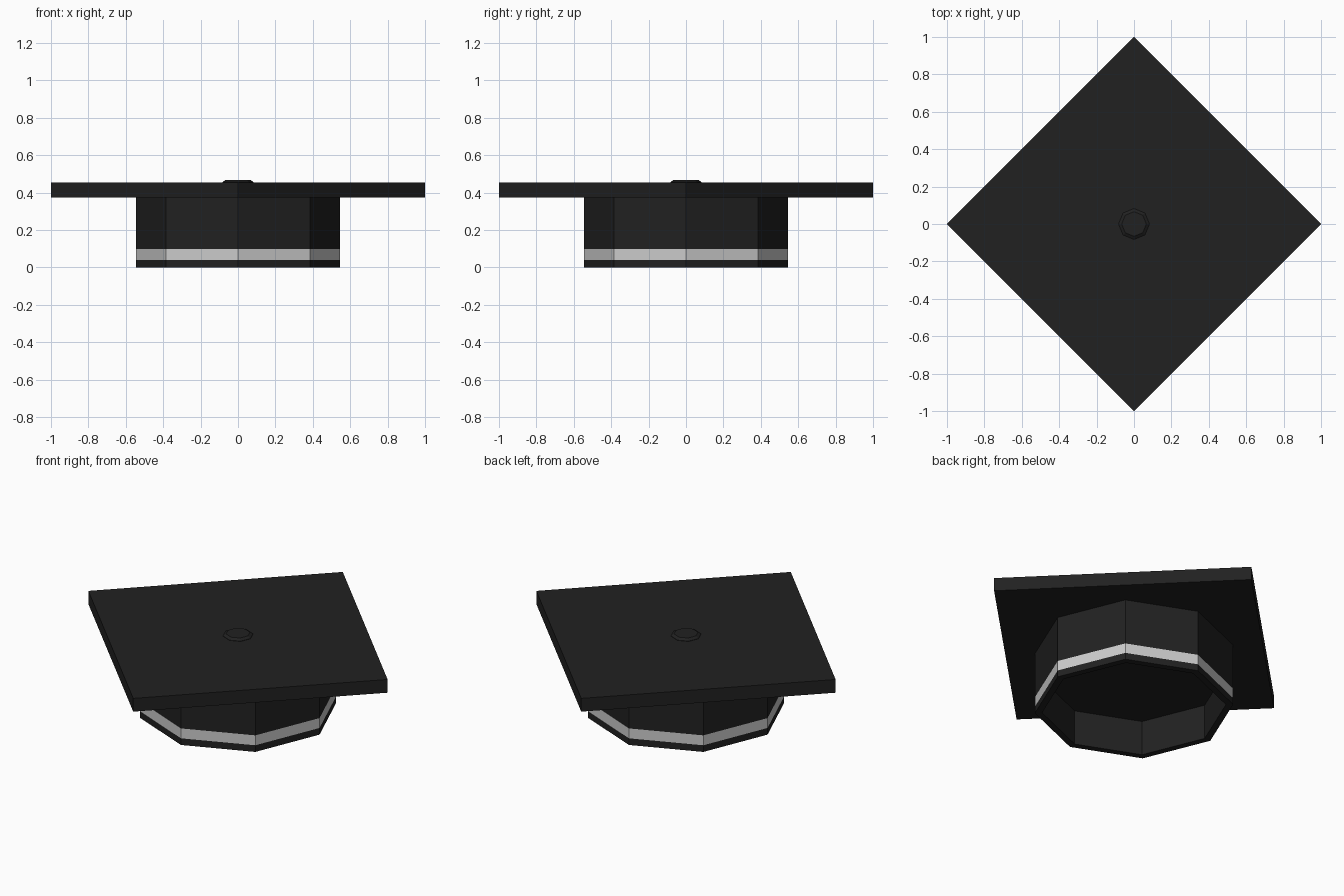
import bpy, bmesh
from math import cos, sin, tau

if "Cube" in bpy.data.objects:
    bpy.data.objects.remove(bpy.data.objects["Cube"])

black = bpy.data.materials.new("black_cloth")
black.diffuse_color = (0.015, 0.015, 0.015, 1)
black.use_nodes = True
black.node_tree.nodes["Principled BSDF"].inputs["Base Color"].default_value = black.diffuse_color


def lathe(name, profile, sides, mat=None, cap_start=False, cap_end=False):
    """Turn an (r, z) profile into a flat-sided form with corners on the axes."""
    bm = bmesh.new()
    rings = [[bm.verts.new((r * cos(tau * i / sides), r * sin(tau * i / sides), z))
              for i in range(sides)] for r, z in profile]
    for a, b in zip(rings, rings[1:]):
        for i in range(sides):
            j = (i + 1) % sides
            bm.faces.new((a[i], a[j], b[j], b[i]))
    if cap_start:
        bm.faces.new(rings[0][::-1])
    if cap_end:
        bm.faces.new(rings[-1])
    mesh = bpy.data.meshes.new(name)
    bm.to_mesh(mesh)
    bm.free()
    obj = bpy.data.objects.new(name, mesh)
    bpy.context.collection.objects.link(obj)
    if mat:
        mesh.materials.append(mat)
    return obj


R, RIN = 0.545, 0.505

# Hollow head opening: ceiling, inner wall, rim and lower hem
lathe("lower_hem", [(RIN, 0.21), (RIN, 0), (R, 0), (R, 0.04)][::1], 8, black, cap_start=True)
# The cap_start face looks down into the opening
# Pale band flush with the wall
lathe("band", [(R, 0.04), (R, 0.10)], 8)
# Upper wall up to the board
lathe("crown", [(R, 0.10), (R, 0.375)], 8, black)
# Square board turned so its corners lie on the axes
lathe("board", [(1, 0.375), (1, 0.455)], 4, black, True, True)
# Centre button
lathe("button", [(0.083, 0.45), (0.083, 0.457), (0.066, 0.468)], 8, black, True, True)
